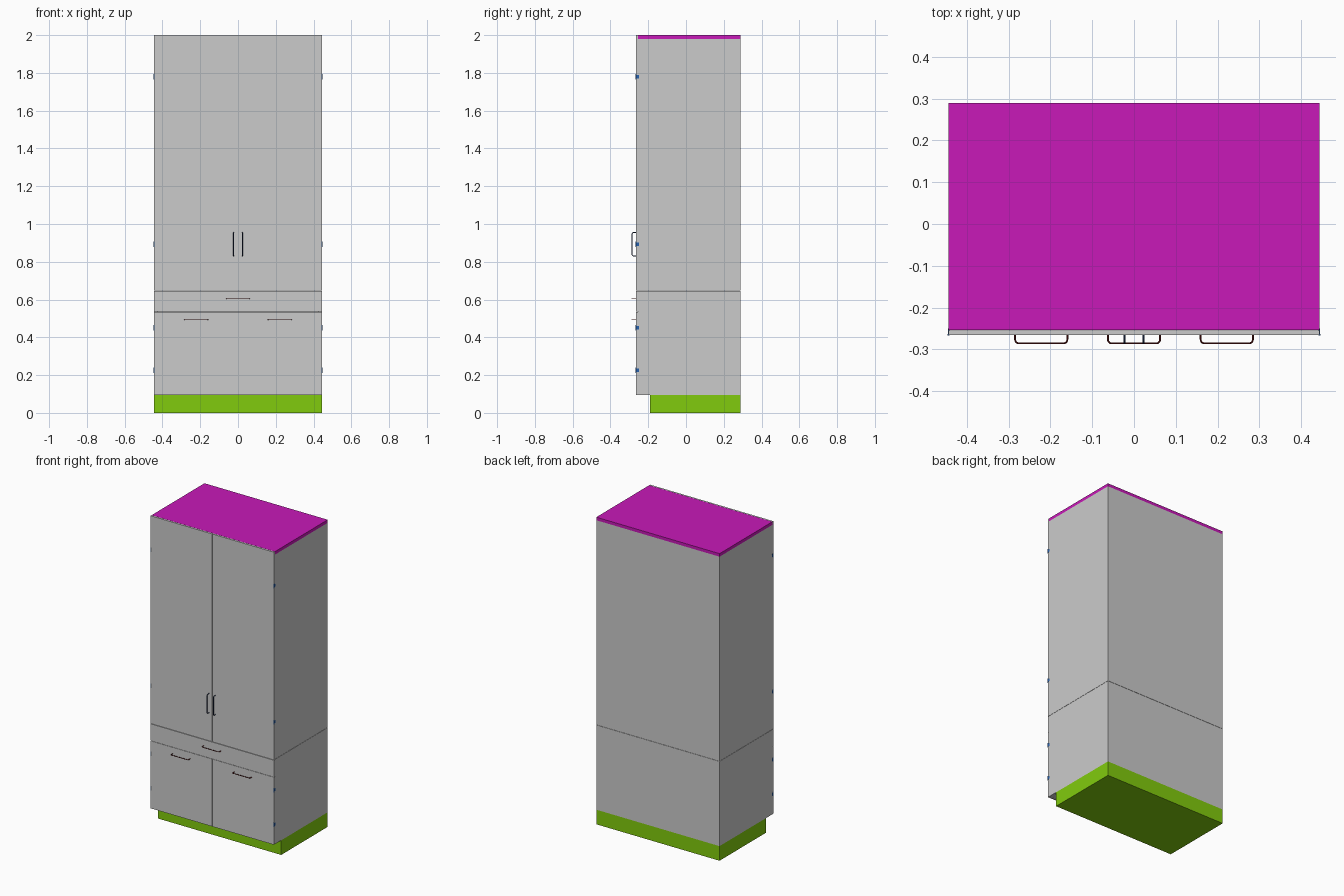
import bpy, math
from mathutils import Vector

if "Cube" in bpy.data.objects:
    bpy.data.objects.remove(bpy.data.objects["Cube"])


def material(name, rgb):
    m = bpy.data.materials.new(name)
    m.diffuse_color = (*rgb, 1)
    m.use_nodes = True
    m.node_tree.nodes["Principled BSDF"].inputs["Base Color"].default_value = m.diffuse_color
    return m


GREEN = material("plinth_green", (0.22, 0.60, 0.004))
MAGENTA = material("top_magenta", (0.58, 0.01, 0.48))
NAVY = material("handle_navy", (0.02, 0.04, 0.12))
MAROON = material("handle_maroon", (0.12, 0.008, 0.008))
BLUE = material("hinge_blue", (0.02, 0.12, 0.42))


def box(name, lo, hi, mat=None):
    lo, hi = Vector(lo), Vector(hi)
    bpy.ops.mesh.primitive_cube_add(size=1, location=(lo + hi) / 2)
    ob = bpy.context.object
    ob.name = name
    ob.scale = hi - lo
    bpy.ops.object.transform_apply(location=False, rotation=False, scale=True)
    if mat:
        ob.data.materials.append(mat)
    return ob


def handle(name, x, z, mat, vertical=False):
    # U-shaped bar with rounded corners, as (along, depth) points
    h, r, back, front = 0.0625, 0.009, -0.264, -0.2855
    half = [(h, back)]
    for i in range(6):
        a = math.radians(18 * i)
        half.append((h - r + r * math.cos(a), front + r - r * math.sin(a)))
    path = half + [(-u, y) for u, y in reversed(half)]
    cu = bpy.data.curves.new(name, 'CURVE')
    cu.dimensions = '3D'
    cu.bevel_depth = 0.0022
    cu.bevel_resolution = 2
    cu.use_fill_caps = True
    sp = cu.splines.new('POLY')
    sp.points.add(len(path) - 1)
    for p, (u, y) in zip(sp.points, path):
        p.co = (x, y, z + u, 1) if vertical else (x + u, y, z, 1)
    ob = bpy.data.objects.new(name, cu)
    bpy.context.collection.objects.link(ob)
    cu.materials.append(mat)
    bpy.ops.object.select_all(action='DESELECT')
    ob.select_set(True)
    bpy.context.view_layer.objects.active = ob
    bpy.ops.object.convert(target='MESH')
    bpy.ops.object.shade_smooth_by_angle()


W, F, B, T = 0.444, -0.254, 0.289, 0.018   # half width, front, back, board

# Plinth and top board
box("plinth", (-W, -0.19, 0), (W, B, 0.095), GREEN)
box("top_board", (-W, F, 1.98), (W, B, 2.0), MAGENTA)

# Horizontal boards of both carcasses
box("lower_bottom_board", (-W + T, F, 0.095), (W - T, B, 0.113))
box("lower_top_board", (-W, F, 0.628), (W, B, 0.6465))
box("upper_bottom_board", (-W + T, F, 0.648), (W - T, B - 0.01, 0.666))
for i, z in enumerate((1.0, 1.33, 1.66)):
    box(f"shelf_{i}", (-W + T, F + 0.02, z), (W - T, B - 0.01, z + T))
box("lower_shelf", (-W + T, F + 0.02, 0.32), (W - T, B - 0.01, 0.338))
box("drawer_divider", (-W + T, F, 0.515), (W - T, B - 0.01, 0.533))

# Back panels
box("lower_back", (-W + T, B - 0.01, 0.113), (W - T, B, 0.628))
box("upper_back", (-W, B - 0.01, 0.648), (W, B, 1.98))

# Drawer front
box("drawer_front", (-W, -0.265, 0.5355), (W, F - 0.001, 0.645))

for side, s in (("left", -1), ("right", 1)):
    def xs(a, b):
        return min(s * a, s * b), max(s * a, s * b)
    # Side panels
    a, b = xs(W - T, W)
    box(f"lower_side_{side}", (a, F, 0.095), (b, B, 0.628))
    box(f"upper_side_{side}", (a, F, 0.648), (b, B - 0.01, 1.98))
    # Doors
    a, b = xs(0.0005, W)
    box(f"lower_door_{side}", (a, -0.265, 0.095), (b, F - 0.001, 0.534))
    box(f"upper_door_{side}", (a, -0.265, 0.6475), (b, F - 0.001, 2.0))
    # Hinges: leaf plate and knuckle barrel
    for i, z in enumerate((0.225, 0.45, 0.893, 1.78)):
        a, b = xs(W - 0.002, W + 0.001)
        box(f"hinge_leaf_{side}_{i}", (a, -0.265, z - 0.009),
            (b, -0.250, z + 0.009), BLUE)
        bpy.ops.mesh.primitive_cylinder_add(
            vertices=16, radius=0.0028, depth=0.028,
            location=(s * (W - 0.0005), -0.2645, z))
        knuckle = bpy.context.object
        knuckle.name = f"hinge_knuckle_{side}_{i}"
        knuckle.data.materials.append(BLUE)
        bpy.ops.object.shade_smooth_by_angle()
    # Door handles
    handle(f"upper_handle_{side}", s * 0.023, 0.893, NAVY, True)
    handle(f"lower_handle_{side}", s * 0.222, 0.493, MAROON)

handle("drawer_handle", 0, 0.604, MAROON)
